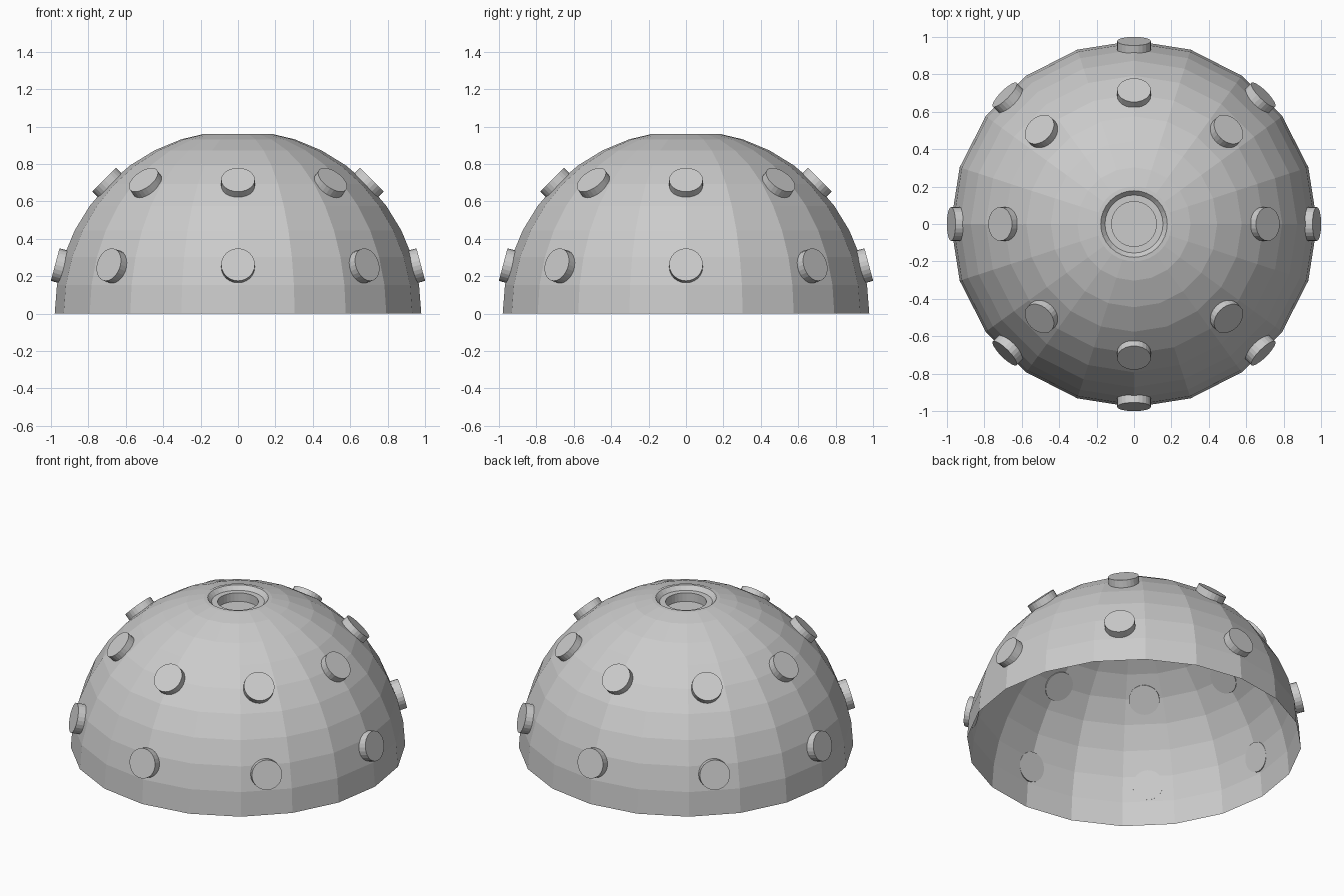
import bpy, bmesh
from math import sin, cos, pi, radians
from mathutils import Matrix, Vector

if "Cube" in bpy.data.objects:
    bpy.data.objects.remove(bpy.data.objects["Cube"])


def make_object(name, bm):
    mesh = bpy.data.meshes.new(name)
    bm.to_mesh(mesh)
    bm.free()
    obj = bpy.data.objects.new(name, mesh)
    bpy.context.collection.objects.link(obj)
    return obj


def lathe(name, profile, sides, cap_end=False):
    """Revolve (radius, z) points about z; points run from outside/bottom inwards."""
    bm = bmesh.new()
    rings = [[bm.verts.new((r * cos(2 * pi * i / sides), r * sin(2 * pi * i / sides), z))
              for i in range(sides)] for r, z in profile]
    for a, b in zip(rings, rings[1:]):
        for i in range(sides):
            j = (i + 1) % sides
            bm.faces.new((a[i], a[j], b[j], b[i]))
    if cap_end:
        bm.faces.new(rings[-1])
    return make_object(name, bm)


# Faceted open hemisphere shell, 20 sides, ending at the top opening
R = 0.98
dome = [(R * cos(radians(9 * k)), R * sin(radians(9 * k))) for k in range(9)]
lathe("dome_shell", dome + [(0.192, 0.958)], 20)

# Stepped socket sunk into the top
lathe("top_socket", [(0.2, 0.958), (0.178, 0.96), (0.155, 0.935),
                     (0.12, 0.935), (0.12, 0.88)], 32, cap_end=True)


# Round studs pointing outwards from the dome
def stud(name, azimuth, elevation, inner=0.963, outer=1.012, radius=0.09):
    d = Vector((cos(elevation) * cos(azimuth), cos(elevation) * sin(azimuth), sin(elevation)))
    turn = Matrix.Rotation(azimuth, 4, 'Z') @ Matrix.Rotation(pi / 2 - elevation, 4, 'Y')
    bm = bmesh.new()
    bmesh.ops.create_cone(bm, cap_ends=True, segments=24, radius1=radius, radius2=radius,
                          depth=outer - inner,
                          matrix=Matrix.Translation(d * (inner + outer) / 2) @ turn)
    make_object(name, bm)


for row, elevation in (("lower", 15), ("upper", 45)):
    for i in range(8):
        stud(f"{row}_stud_{i + 1}", i * pi / 4, radians(elevation))
